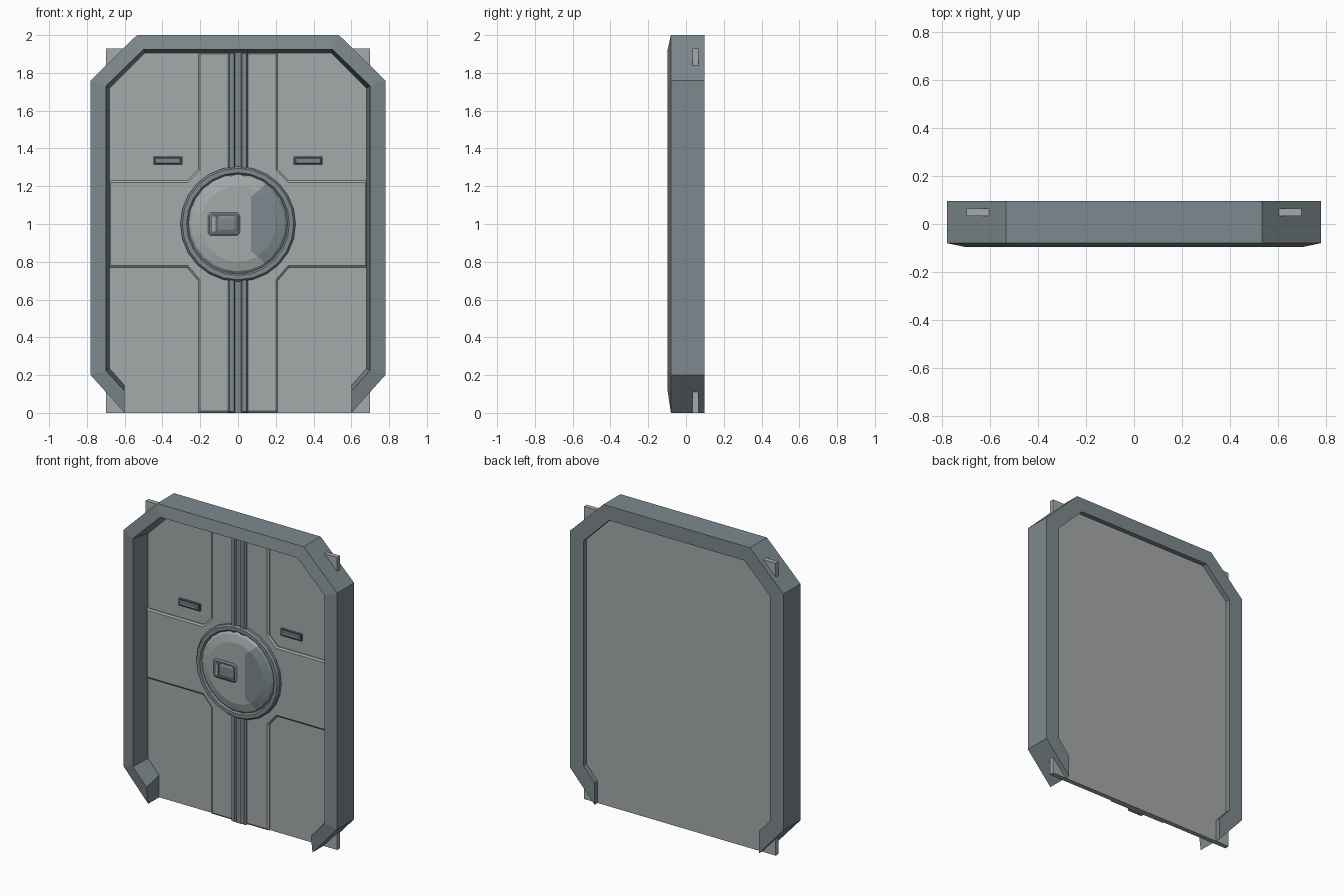
import bpy, bmesh, math
from mathutils import Vector

if "Cube" in bpy.data.objects:
    bpy.data.objects.remove(bpy.data.objects["Cube"])


def material(name, rgb):
    m = bpy.data.materials.new(name)
    m.diffuse_color = (*rgb, 1)
    m.use_nodes = True
    m.node_tree.nodes["Principled BSDF"].inputs["Base Color"].default_value = m.diffuse_color
    return m


STEEL = material("blue grey steel", (0.205, 0.25, 0.27))
PANEL = material("light grey panel", (0.38, 0.40, 0.40))
DARK = material("dark seam", (0.10, 0.125, 0.14))


def finish(name, bm, *mats):
    bmesh.ops.recalc_face_normals(bm, faces=bm.faces[:])
    me = bpy.data.meshes.new(name)
    bm.to_mesh(me)
    bm.free()
    for m in mats:
        me.materials.append(m)
    ob = bpy.data.objects.new(name, me)
    bpy.context.collection.objects.link(ob)
    return ob


def slab(name, pts, back, front, mat, bevel=0.0, drop=0.0):
    """Prism of an (x, z) outline whose front edge is bevelled by an inset."""
    bm = bmesh.new()
    lo = [bm.verts.new((x, back, z)) for x, z in pts]
    hi = [bm.verts.new((x, front + drop, z)) for x, z in pts]
    n = len(pts)
    bm.faces.new(lo)
    top = bm.faces.new(hi)
    for i in range(n):
        j = (i + 1) % n
        bm.faces.new((lo[i], lo[j], hi[j], hi[i]))
    bmesh.ops.recalc_face_normals(bm, faces=bm.faces[:])
    if bevel:
        bmesh.ops.inset_region(bm, faces=[top], thickness=bevel, depth=0,
                               use_even_offset=True)
        for v in top.verts:
            v.co.y = front
    return finish(name, bm, mat)


def rect(x0, x1, z0, z1, c=0.0):
    """Rectangle outline with optional cut corners."""
    if not c:
        return [(x0, z0), (x1, z0), (x1, z1), (x0, z1)]
    return [(x0 + c, z0), (x1 - c, z0), (x1, z0 + c), (x1, z1 - c),
            (x1 - c, z1), (x0 + c, z1), (x0, z1 - c), (x0, z0 + c)]


def mirrored(half):
    return half + [(-x, z) for x, z in reversed(half)]


def lathe(profile, closed, seg=24):
    """Revolve (radius, y) points about the hub axis."""
    bm = bmesh.new()
    rings = []
    for r, y in profile:
        rings.append([bm.verts.new((r * math.cos(a), y, 1 + r * math.sin(a)))
                      for a in (2 * math.pi * k / seg for k in range(seg))])
    pairs = list(zip(rings, rings[1:]))
    if closed:
        pairs.append((rings[-1], rings[0]))
    else:
        bm.faces.new(rings[0])
        bm.faces.new(rings[-1])
    for a, b in pairs:
        for k in range(seg):
            j = (k + 1) % seg
            bm.faces.new((a[k], a[j], b[j], b[k]))
    return bm


# Outer frame, open at the bottom: one section swept along the outline
outer = mirrored([(0.60, 0), (0.78, 0.2), (0.78, 1.76), (0.535, 2.0)])
peak = mirrored([(0.60, 0.115), (0.70, 0.225), (0.70, 1.73), (0.50, 1.925)])
inner = mirrored([(0.60, 0.145), (0.68, 0.235), (0.68, 1.72), (0.495, 1.905)])
bm = bmesh.new()
section = [(outer, 0.097), (outer, -0.08), (peak, -0.097), (inner, 0.03), (inner, 0.097)]
rows = [[bm.verts.new((p[i][0], y, p[i][1])) for p, y in section]
        for i in range(len(outer))]
for a, b in zip(rows, rows[1:]):
    for k in range(5):
        j = (k + 1) % 5
        bm.faces.new((a[k], a[j], b[j], b[k]))
bm.faces.new(rows[0])
bm.faces.new(rows[-1])
finish("outer_frame", bm, STEEL)

# Backing plate whose corners poke out past the frame
slab("backing_plate", rect(-0.70, 0.70, 0, 1.93), 0.065, 0.034, PANEL)

# Raised cross between the four corner panels
cross = mirrored([(0.21, 0), (0.21, 0.70), (0.27, 0.77), (0.685, 0.77),
                  (0.685, 1.23), (0.27, 1.23), (0.21, 1.29), (0.21, 1.91)])
slab("raised_cross", cross, 0.04, 0.018, PANEL, 0.01, 0.008)

# Central seam with a rail on each side
slab("centre_seam", rect(-0.02, 0.02, 0, 1.91), 0.03, 0.006, STEEL)
for s, side in ((-1, "left"), (1, "right")):
    a, b = sorted((s * 0.015, s * 0.053))
    slab(side + "_rail", rect(a, b, 0, 1.91), 0.03, -0.004, STEEL, 0.007, 0.012)
    # Small handle plate on the upper panel
    a, b = sorted((s * 0.295, s * 0.448))
    slab(side + "_plate_rim", rect(a, b, 1.312, 1.358), 0.04, 0.02, DARK)
    slab(side + "_plate", rect(a + 0.006, b - 0.006, 1.319, 1.351), 0.03, 0.012, STEEL, 0.005, 0.006)

# Ring around the hub
finish("hub_ring", lathe([(0.305, 0.03), (0.305, 0.0), (0.295, -0.012),
                          (0.272, -0.012), (0.262, 0.0), (0.262, 0.03)], True), STEEL)

# Domed hub with a darker patch cut into its right side
bm = lathe([(0.264, 0.03), (0.264, 0.0), (0.25, -0.012), (0.20, -0.025)], False)
cuts = [((0.07, 0, 1), (1, 0, 0)),
        ((0.07, 0, 1.145), (-0.85, 0, 1)), ((0.07, 0, 0.855), (0.85, 0, 1))]
for co, no in cuts:
    bmesh.ops.bisect_plane(bm, geom=bm.verts[:] + bm.edges[:] + bm.faces[:],
                           plane_co=Vector(co), plane_no=Vector(no).normalized())
for f in bm.faces:
    c = f.calc_center_median()
    if c.x > 0.07 and c.y < 0.01 and abs(c.z - 1) - 0.145 < 0.85 * (c.x - 0.07):
        f.material_index = 1
finish("hub", bm, PANEL, STEEL)

# Latch on the hub: rim, dark recess, grip
slab("latch_rim", rect(-0.16, 0.01, 0.938, 1.062, 0.015), -0.01, -0.034, STEEL, 0.01, 0.007)
slab("latch_recess", rect(-0.143, -0.003, 0.953, 1.047, 0.01), -0.03, -0.0355, DARK)
slab("latch_bar", rect(-0.138, -0.118, 0.96, 1.04), -0.03, -0.038, PANEL)
slab("latch_grip", rect(-0.108, -0.008, 0.958, 1.042, 0.012), -0.03, -0.041, STEEL, 0.012, 0.005)
